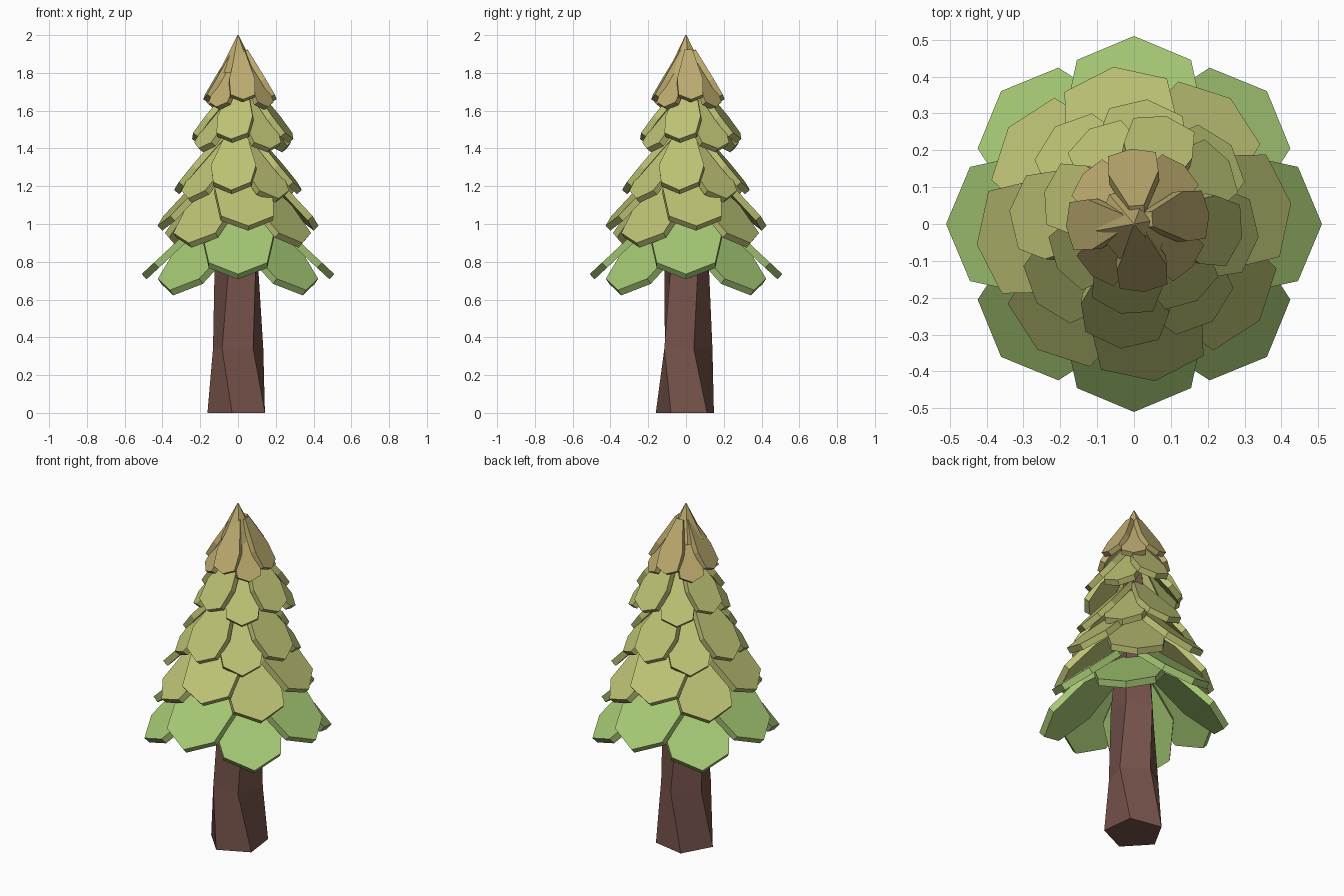
import bpy, bmesh, math
from mathutils import Vector

if "Cube" in bpy.data.objects:
    bpy.data.objects.remove(bpy.data.objects["Cube"])


def srgb_material(name, r, g, b):
    m = bpy.data.materials.new(name)
    m.diffuse_color = [((c / 255 + 0.055) / 1.055) ** 2.4 for c in (r, g, b)] + [1]
    m.use_nodes = True
    m.node_tree.nodes["Principled BSDF"].inputs["Base Color"].default_value = m.diffuse_color
    return m


GREEN = srgb_material("leaf green", 165, 200, 116)
OLIVE = srgb_material("olive green", 189, 194, 116)
TAN = srgb_material("tan tip", 190, 172, 112)
BROWN = srgb_material("bark brown", 118, 83, 74)


def finish(bm, name, mat):
    bmesh.ops.recalc_face_normals(bm, faces=bm.faces)
    me = bpy.data.meshes.new(name)
    bm.to_mesh(me)
    bm.free()
    me.materials.append(mat)
    ob = bpy.data.objects.new(name, me)
    bpy.context.collection.objects.link(ob)
    return ob


def rings(bm, levels, sides):
    """Stack of regular polygon rings: (z, radius, phase in degrees)."""
    prev = None
    for z, r, ph in levels:
        ring = []
        for i in range(sides):
            a = math.radians(ph + 360 * i / sides)
            ring.append(bm.verts.new((r * math.cos(a), r * math.sin(a), z)))
        if prev:
            for i in range(sides):
                j = (i + 1) % sides
                bm.faces.new((prev[i], prev[j], ring[j], ring[i]))
        else:
            bm.faces.new(ring[::-1])
        prev = ring
    bm.faces.new(prev)


def leaf(bm, angle, centre, tip_r, tip_z, in_r, slope, corner, wide, thick):
    """Thick sloping seven-sided plate pointing outwards and down."""
    a = math.radians(angle)
    out, side = Vector((math.cos(a), math.sin(a), 0)), Vector((-math.sin(a), math.cos(a), 0))
    half = [(tip_r, 0), corner, wide, (in_r, wide[1] * 0.3)]
    outline = half + [(r, -w) for r, w in reversed(half[1:])]
    normal = (out * slope + Vector((0, 0, 1))).normalized()
    top = []
    for r, w in outline:
        top.append(out * r + side * w + Vector((centre, centre, tip_z + (tip_r - r) * slope)))
    up = [bm.verts.new(p) for p in top]
    lo = [bm.verts.new(p - normal * thick) for p in top]
    bm.faces.new(up)
    bm.faces.new(lo[::-1])
    n = len(up)
    for i in range(n):
        j = (i + 1) % n
        bm.faces.new((up[i], lo[i], lo[j], up[j]))


# Trunk: twisted five-sided column
bm = bmesh.new()
rings(bm, [(0, 0.163, 259), (0.34, 0.14, 233), (0.75, 0.125, 246), (1.2, 0.09, 240), (1.75, 0.04, 250)], 5)
finish(bm, "trunk", BROWN)

# Leaf tiers: eight plates each, every second one hanging lower
# name, material, twist, centre, tip r, tip z, drop, inner r, slope, corner, widest, thickness
TIERS = [
    ("bottom_leaves", GREEN, 0, 0, 0.51, 0.735, 0.085, 0.08, 0.93, (0.445, 0.155), (0.28, 0.19), 0.038),
    ("lower_leaves", OLIVE, 7.5, 0, 0.43, 0.99, 0.09, 0.06, 1.05, (0.38, 0.14), (0.24, 0.155), 0.036),
    ("middle_leaves", OLIVE, -6, 0, 0.34, 1.18, 0.045, 0.05, 1.2, (0.305, 0.10), (0.23, 0.12), 0.034),
    ("upper_leaves", OLIVE, -13, 0.025, 0.275, 1.45, 0.05, 0.04, 1.3, (0.25, 0.085), (0.18, 0.095), 0.034),
    ("top_leaves", TAN, 5, 0.01, 0.195, 1.66, 0.04, 0.04, 1.7, (0.18, 0.065), (0.13, 0.068), 0.03),
]
for name, mat, twist, c, tr, tz, drop, ir, slope, corner, wide, th in TIERS:
    bm = bmesh.new()
    for i in range(8):
        leaf(bm, twist + 45 * i, c, tr, tz - drop * (i % 2), ir, slope, corner, wide, th)
    finish(bm, name, mat)

# Pointed tip
bm = bmesh.new()
rings(bm, [(1.8, 0.105, 10), (2.0, 0.003, 10)], 6)
finish(bm, "tree_tip", TAN)
